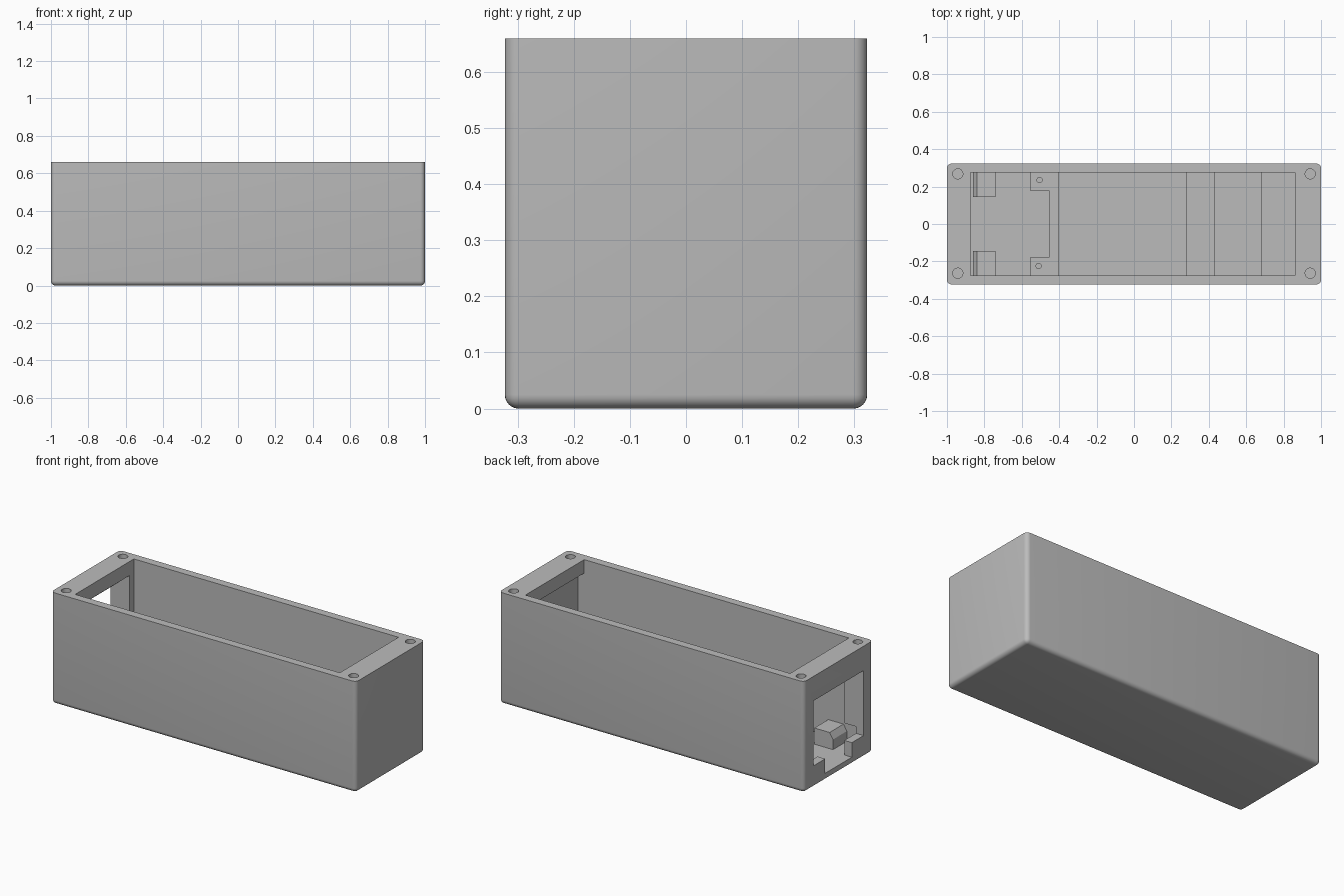
import bpy, bmesh, math
from mathutils import Vector

if "Cube" in bpy.data.objects:
    bpy.data.objects.remove(bpy.data.objects["Cube"])

grey = bpy.data.materials.new("plain_grey")
grey.diffuse_color = (0.5, 0.5, 0.5, 1)
grey.use_nodes = True
grey.node_tree.nodes["Principled BSDF"].inputs["Base Color"].default_value = grey.diffuse_color

FLOOR, PAD = 0.044, 0.14      # inner floor and support heights
X0, X1, Y = -0.875, 0.86, 0.275   # cavity opening
SINK = 0.004                  # how far inserts sink into walls and floor


def finish(name, bm):
    bmesh.ops.recalc_face_normals(bm, faces=bm.faces)
    me = bpy.data.meshes.new(name)
    bm.to_mesh(me)
    bm.free()
    me.materials.append(grey)
    ob = bpy.data.objects.new(name, me)
    bpy.context.collection.objects.link(ob)
    return ob


def box_bm(x, y, z):
    bm = bmesh.new()
    bmesh.ops.create_cube(bm, size=1)
    for v in bm.verts:
        v.co = Vector((x[v.co.x > 0], y[v.co.y > 0], z[v.co.z > 0]))
    return bm


def box(name, x, y, z):
    return finish(name, box_bm(x, y, z))


def prism(name, pts, axis, lo, hi):
    """Extrude a profile: axis 'z' takes (x, y) points, axis 'y' takes (x, z)."""
    bm = bmesh.new()
    at = (lambda a, b, c: (a, b, c)) if axis == 'z' else (lambda a, b, c: (a, c, b))
    face = bm.faces.new([bm.verts.new(at(a, b, lo)) for a, b in pts])
    ext = bmesh.ops.extrude_face_region(bm, geom=[face])["geom"]
    move = Vector(at(0, 0, hi - lo))
    bmesh.ops.translate(bm, vec=move, verts=[e for e in ext if isinstance(e, bmesh.types.BMVert)])
    return finish(name, bm)


def hole(x, y, r, z0, z1):
    n = 32
    ring = [(x + r * math.cos(i * math.tau / n), y + r * math.sin(i * math.tau / n)) for i in range(n)]
    return prism("hole_cutter", ring, 'z', z0, z1)


def cut(ob, cutters):
    for c in cutters:
        mod = ob.modifiers.new("cut", 'BOOLEAN')
        mod.operation, mod.solver, mod.object = 'DIFFERENCE', 'EXACT', c
        bpy.context.view_layer.objects.active = ob
        bpy.ops.object.modifier_apply(modifier=mod.name)
        bpy.data.objects.remove(c, do_unlink=True)


# Outer case: rounded everywhere except the flat top rim
bm = box_bm((-1, 1), (-0.323, 0.323), (0, 0.66))
soft = [e for e in bm.edges if min(v.co.z for v in e.verts) < 0.1]
bmesh.ops.bevel(bm, geom=soft, offset=0.025, segments=6, profile=0.5, affect='EDGES')
case = finish("case", bm)

cut(case, [
    box("cavity", (X0, X1), (-Y, Y), (FLOOR, 0.8)),
    # space under the far lip
    box("end_recess", (X1 - 0.1, 0.90), (-Y, Y), (FLOOR, 0.58)),
    # window in the end wall, taller on the inside
    box("window", (-1.1, X0 + 0.1), (-0.235, 0.235), (0.13, 0.515)),
    box("window_recess", (-0.95, X0 + 0.1), (-0.235, 0.235), (0.13, 0.577)),
    # connector pocket and notch below the window
    box("pocket", (-0.95, X0 + 0.1), (-Y, Y), (FLOOR, 0.17)),
    box("notch", (-1.1, -0.9), (-0.125, 0.125), (FLOOR, 0.3)),
] + [hole(sx * 0.942, y, 0.027, 0.36, 0.8) for sx in (-1, 1) for y in (0.268, -0.263)])

# Chamfered board rests beside the window
rest = [(-0.862, FLOOR - SINK), (-0.862, 0.104), (-0.84, PAD), (-0.74, PAD), (-0.74, FLOOR - SINK)]
prism("board_rest_back", rest, 'y', 0.145, Y + SINK)
prism("board_rest_front", rest, 'y', -Y - SINK, -0.145)

# U-shaped screw support
W = Y + SINK
u = [(-0.555, -W), (-0.40, -W), (-0.40, W), (-0.555, W),
     (-0.555, 0.18), (-0.455, 0.18), (-0.455, -0.18), (-0.555, -0.18)]
support = prism("screw_support", u, 'z', FLOOR - SINK, PAD)
cut(support, [hole(-0.505, 0.235, 0.014, 0.06, 0.3), hole(-0.51, -0.225, 0.014, 0.06, 0.3)])

# Cross ridge and end step on the floor
box("cross_ridge", (0.28, 0.43), (-W, W), (FLOOR - SINK, PAD))
box("end_step", (0.68, 0.90 + SINK), (-W, W), (FLOOR - SINK, PAD))

# Smooth the rounded edges, keep corners sharp
for ob in bpy.context.scene.objects:
    ob.select_set(True)
bpy.context.view_layer.objects.active = case
bpy.ops.object.shade_smooth_by_angle(angle=math.radians(30))
